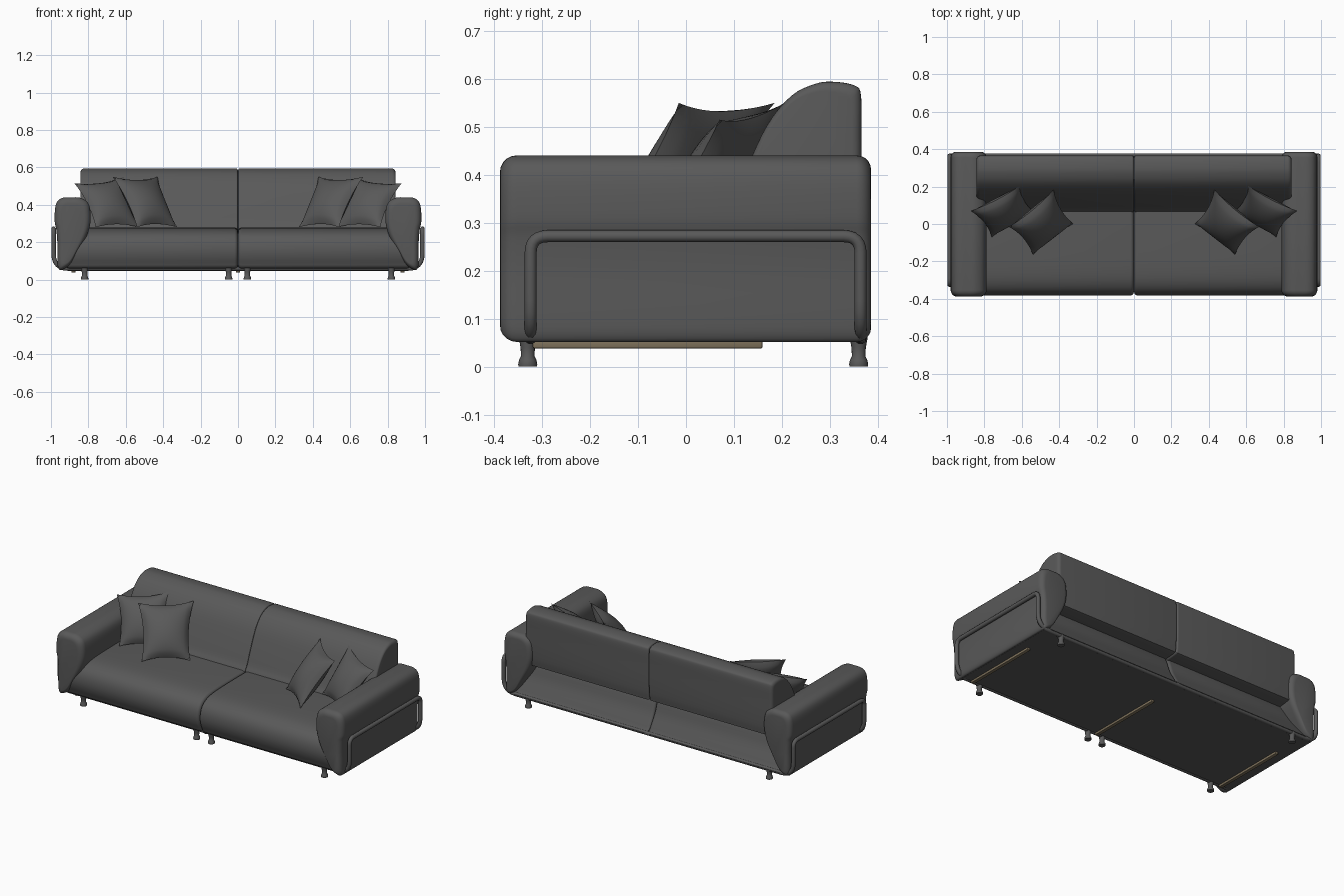
import bpy, bmesh, math
from mathutils import Vector

if "Cube" in bpy.data.objects:
    bpy.data.objects.remove(bpy.data.objects["Cube"])


def material(name, rgb):
    m = bpy.data.materials.new(name)
    m.diffuse_color = (*rgb, 1)
    m.use_nodes = True
    m.node_tree.nodes["Principled BSDF"].inputs["Base Color"].default_value = m.diffuse_color
    return m


GREY = material("grey fabric", (0.10, 0.10, 0.10))
TAN = material("tan wood", (0.22, 0.175, 0.11))


def finish(name, bm, mat, angle=40):
    bmesh.ops.recalc_face_normals(bm, faces=bm.faces)
    me = bpy.data.meshes.new(name)
    bm.to_mesh(me)
    bm.free()
    me.materials.append(mat)
    ob = bpy.data.objects.new(name, me)
    bpy.context.collection.objects.link(ob)
    bpy.ops.object.select_all(action='DESELECT')
    ob.select_set(True)
    bpy.context.view_layer.objects.active = ob
    bpy.ops.object.shade_smooth_by_angle(angle=math.radians(angle))
    return ob


def smooth_loop(pts, n=4):
    """Closed Catmull-Rom curve through 2D points."""
    p = [Vector(q) for q in pts]
    out = []
    for i in range(len(p)):
        a, b, c, d = p[i - 1], p[i], p[(i + 1) % len(p)], p[(i + 2) % len(p)]
        for k in range(n):
            t = k / n
            out.append(0.5 * (2 * b + (c - a) * t + (2 * a - 5 * b + 4 * c - d) * t * t
                              + (3 * b - a - 3 * c + d) * t ** 3))
    return out


def cushion(name, pts, s0, s1, r0, r1, place, mat=GREY):
    """Sweep a profile from s0 to s1 with rounded ends of radius r0, r1."""
    loop = smooth_loop(pts)
    lo = Vector([min(p[i] for p in loop) for i in (0, 1)])
    hi = Vector([max(p[i] for p in loop) for i in (0, 1)])
    mid, half = (lo + hi) / 2, (hi - lo) / 2
    ang = [k * math.pi / 10 for k in range(6)]
    stations = [(s0 + r0 * (1 - math.sin(a)), r0 * (1 - math.cos(math.pi / 2 - a))) for a in ang]
    stations = [(s0 + r0 * (1 - math.cos(a)), r0 * (1 - math.sin(a))) for a in ang]
    stations += [(s1 - r1 * (1 - math.cos(a)), r1 * (1 - math.sin(a))) for a in reversed(ang)]
    bm = bmesh.new()
    rings = []
    for s, d in stations:
        ring = []
        for p in loop:
            q = [mid[i] + (p[i] - mid[i]) * (1 - d / half[i]) for i in (0, 1)]
            ring.append(bm.verts.new(place(q[0], q[1], s)))
        rings.append(ring)
    n = len(loop)
    for a, b in zip(rings, rings[1:]):
        for i in range(n):
            bm.faces.new((a[i], a[(i + 1) % n], b[(i + 1) % n], b[i]))
    bm.faces.new(rings[0])
    bm.faces.new(rings[-1])
    return finish(name, bm, mat)


def pillow(name, tl, tr, br, bl, thick):
    """Stuffed pillow spanning four corners, with pinched edges."""
    tl, tr, br, bl = map(Vector, (tl, tr, br, bl))
    nor = (tr - tl).cross(bl - tl).normalized()
    n = 16
    bm = bmesh.new()
    for side in (1, -1):
        g = []
        for j in range(n + 1):
            for i in range(n + 1):
                u, v = 2 * i / n - 1, 2 * j / n - 1
                a = u * (1 - 0.13 * (1 - v * v))
                b = v * (1 - 0.13 * (1 - u * u))
                a, b = (a + 1) / 2, (b + 1) / 2
                p = (bl.lerp(br, a)).lerp(tl.lerp(tr, a), b)
                h = thick * max(0, (1 - u * u) * (1 - v * v)) ** 0.6
                g.append(bm.verts.new(p + nor * side * h))
        for j in range(n):
            for i in range(n):
                k = j * (n + 1) + i
                bm.faces.new((g[k], g[k + 1], g[k + n + 2], g[k + n + 1]))
    bmesh.ops.remove_doubles(bm, verts=bm.verts, dist=1e-5)
    return finish(name, bm, GREY, 60)


def tube(name, corners, fillets, radius):
    """Closed bent tube with rounded corners."""
    pts = []
    for i, c in enumerate(corners):
        c = Vector(c)
        a = c + (Vector(corners[i - 1]) - c).normalized() * fillets[i]
        b = c + (Vector(corners[(i + 1) % len(corners)]) - c).normalized() * fillets[i]
        for k in range(7):
            t = k / 6
            pts.append(a.lerp(c, t).lerp(c.lerp(b, t), t))
    cu = bpy.data.curves.new(name, 'CURVE')
    cu.dimensions = '3D'
    cu.bevel_depth = radius
    cu.bevel_resolution = 3
    sp = cu.splines.new('POLY')
    sp.points.add(len(pts) - 1)
    for q, p in zip(sp.points, pts):
        q.co = (*p, 1)
    sp.use_cyclic_u = True
    cu.materials.append(GREY)
    ob = bpy.data.objects.new(name, cu)
    bpy.context.collection.objects.link(ob)


def box(name, lo, hi, mat, bevel=0.0):
    bm = bmesh.new()
    bmesh.ops.create_cube(bm, size=1)
    for v in bm.verts:
        v.co = [(lo[i] + hi[i]) / 2 + v.co[i] * (hi[i] - lo[i]) for i in range(3)]
    if bevel:
        bmesh.ops.bevel(bm, geom=bm.edges[:], offset=bevel, segments=2, affect='EDGES', profile=0.5)
    return finish(name, bm, mat)


def leg(name, x, y):
    prof = [(0.019, 0), (0.02, 0.005), (0.018, 0.014), (0.014, 0.022), (0.015, 0.04), (0.019, 0.062)]
    bm = bmesh.new()
    n = 16
    rings = [[bm.verts.new((x + r * math.cos(2 * math.pi * k / n), y + r * math.sin(2 * math.pi * k / n), z))
              for k in range(n)] for r, z in prof]
    for a, b in zip(rings, rings[1:]):
        for k in range(n):
            bm.faces.new((a[k], a[(k + 1) % n], b[(k + 1) % n], b[k]))
    bm.faces.new(rings[0])
    bm.faces.new(rings[-1])
    finish(name, bm, GREY)


# Profiles: seat and backrest in (y, z), arm in (x, z)
SEAT = [(-0.33, 0.058), (-0.365, 0.09), (-0.382, 0.15), (-0.372, 0.21), (-0.335, 0.25), (-0.26, 0.272),
        (-0.1, 0.278), (0.1, 0.278), (0.25, 0.272), (0.285, 0.24), (0.315, 0.16), (0.362, 0.075),
        (0.355, 0.058), (0.1, 0.056), (-0.15, 0.056)]
BACK = [(0.07, 0.262), (0.085, 0.31), (0.125, 0.41), (0.17, 0.505), (0.22, 0.565), (0.27, 0.59), (0.31, 0.594),
        (0.352, 0.586), (0.365, 0.565), (0.366, 0.48), (0.366, 0.36), (0.36, 0.275), (0.34, 0.258), (0.2, 0.25)]
ARM = [(0.945, 0.052), (0.90, 0.08), (0.855, 0.15), (0.81, 0.23), (0.79, 0.30), (0.79, 0.37), (0.805, 0.415),
       (0.845, 0.438), (0.89, 0.44), (0.935, 0.438), (0.965, 0.42), (0.978, 0.38), (0.98, 0.31), (0.972, 0.27),
       (0.966, 0.2), (0.966, 0.11), (0.962, 0.065)]

for s, side in ((-1, "left"), (1, "right")):
    cushion(side + "_seat", SEAT, 0.001, 0.93, 0.018, 0.03, lambda a, b, t: (s * t, a, b))
    cushion(side + "_backrest", BACK, 0.001, 0.842, 0.01, 0.02, lambda a, b, t: (s * t, a, b))
    cushion(side + "_arm", ARM, -0.388, 0.386, 0.035, 0.03, lambda a, b, t: (s * a, t, b))
    # Throw pillows leaning in the corner
    pillow(side + "_front_pillow", (s * 0.67, -0.015, 0.55), (s * 0.43, 0.185, 0.55),
           (s * 0.325, 0.0, 0.28), (s * 0.54, -0.165, 0.28), 0.06)
    pillow(side + "_rear_pillow", (s * 0.875, 0.07, 0.515), (s * 0.61, 0.205, 0.55),
           (s * 0.53, 0.06, 0.28), (s * 0.76, -0.07, 0.28), 0.055)
    leg(side + "_front_leg", s * 0.82, -0.33)
    leg(side + "_middle_leg", s * 0.05, -0.33)
    leg(side + "_back_leg", s * 0.82, 0.36)

# Bent tube frame: front and back rails joined by side hoops
X, F, B, LO, HI = 0.986, -0.324, 0.364, 0.059, 0.272
tube("tube_frame", [(-X, F, LO), (-X, F, HI), (-X, B, HI), (-X, B, LO),
                    (X, B, LO), (X, B, HI), (X, F, HI), (X, F, LO)],
     [0.08, 0.035, 0.035, 0.08, 0.08, 0.035, 0.035, 0.08], 0.0125)

# Underside board and wooden runners
box("base_board", (-0.945, -0.335, 0.051), (0.945, 0.362, 0.068), GREY)
for x, label in ((-0.88, "left"), (0, "middle"), (0.88, "right")):
    box(label + "_runner", (x - 0.011, -0.32, 0.038), (x + 0.011, 0.16, 0.061), TAN, 0.004)
